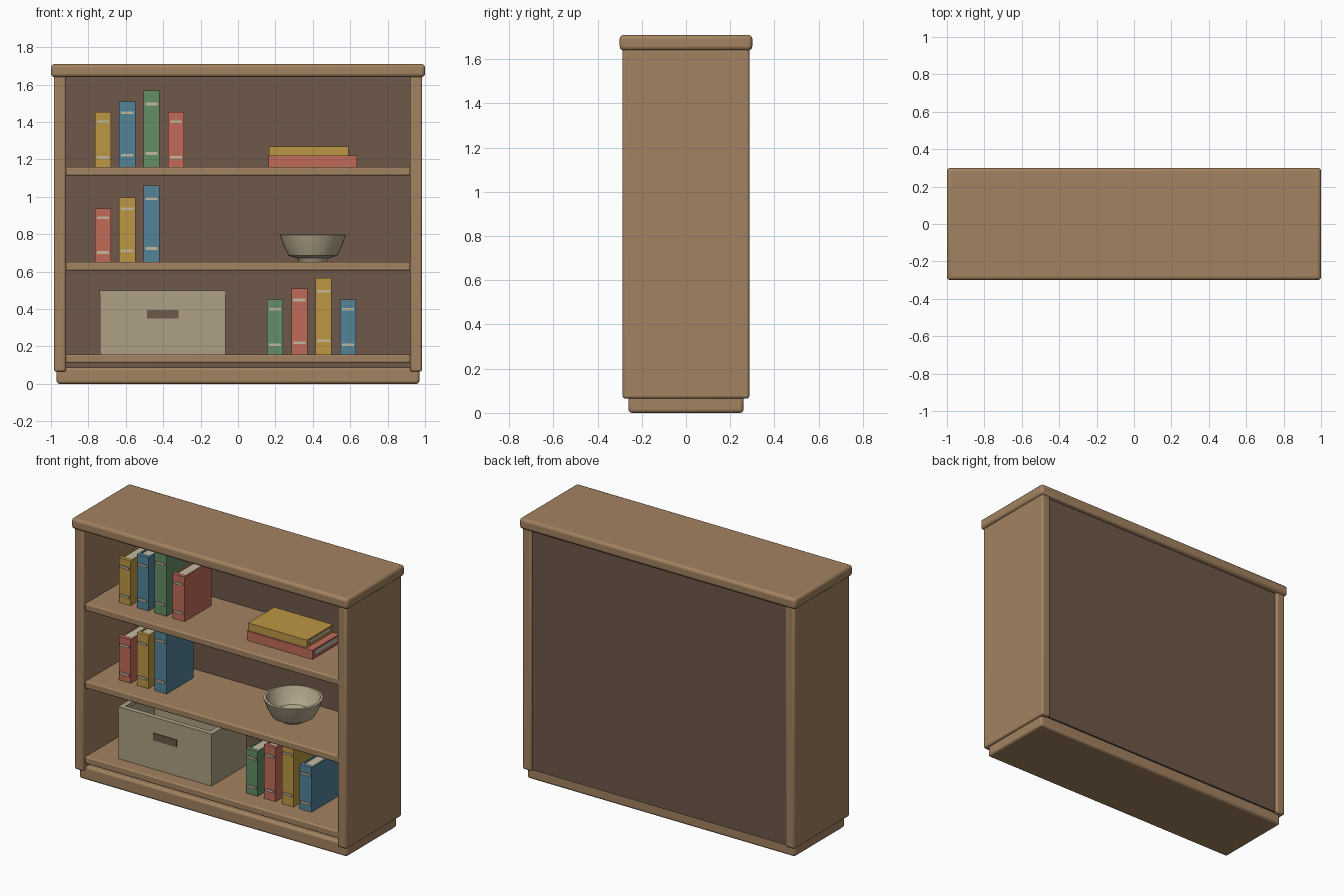
import bpy, bmesh, math
from mathutils import Matrix

if "Cube" in bpy.data.objects:
    bpy.data.objects.remove(bpy.data.objects["Cube"])


def mat(name, r, g, b):
    m = bpy.data.materials.new(name)
    lin = [((c / 255 + 0.055) / 1.055) ** 2.4 for c in (r, g, b)]
    m.diffuse_color = (*lin, 1)
    m.use_nodes = True
    m.node_tree.nodes["Principled BSDF"].inputs["Base Color"].default_value = m.diffuse_color
    return m


WOOD = mat("oak wood", 162, 130, 96)
DARK = mat("dark brown", 110, 88, 74)
YELLOW = mat("mustard", 188, 151, 68)
BLUE = mat("dusty blue", 83, 132, 153)
GREEN = mat("leaf green", 101, 142, 101)
RED = mat("brick red", 192, 107, 89)
LINEN = mat("linen box", 174, 160, 131)
PAPER = mat("paper", 195, 185, 160)
CLAY = mat("pale clay", 184, 171, 143)


def finish(name, bm, material, bevel=0, segs=3):
    bmesh.ops.recalc_face_normals(bm, faces=bm.faces)
    me = bpy.data.meshes.new(name)
    bm.to_mesh(me)
    bm.free()
    me.materials.append(material)
    ob = bpy.data.objects.new(name, me)
    bpy.context.collection.objects.link(ob)
    if bevel:
        b = ob.modifiers.new("bevel", 'BEVEL')
        b.width, b.segments = bevel, segs
        smooth(ob)
    return ob


def smooth(ob):
    bpy.ops.object.select_all(action='DESELECT')
    ob.select_set(True)
    bpy.context.view_layer.objects.active = ob
    bpy.ops.object.shade_smooth_by_angle(angle=math.radians(35))


def add_box(bm, x0, x1, y0, y1, z0, z1):
    m = Matrix.Translation(((x0 + x1) / 2, (y0 + y1) / 2, (z0 + z1) / 2))
    bmesh.ops.create_cube(bm, size=1, matrix=m @ Matrix.Diagonal((x1 - x0, y1 - y0, z1 - z0, 1)))


def box(name, material, dims, bevel=0, segs=3):
    bm = bmesh.new()
    add_box(bm, *dims)
    return finish(name, bm, material, bevel, segs)


# Cabinet carcass
box("top_board", WOOD, (-1, 1, -.30, .30, 1.64, 1.71), .018)
box("plinth", WOOD, (-.97, .97, -.26, .26, 0, .088), .015)
for s, side in ((-1, "left"), (1, "right")):
    xs = sorted((s * .985, s * .92))
    box(side + "_side_panel", WOOD, (*xs, -.287, .287, .065, 1.655), .012)
box("back_panel", DARK, (-.925, .925, .245, .272, .07, 1.65))
SHELVES = {"bottom": .158, "middle": .652, "upper": 1.16}
for name, z in SHELVES.items():
    box(name + "_shelf", WOOD, (-.922, .922, -.27, .25, z - .047, z), .008, 2)


# Books: cover shell (spine and two boards), page block, spine bands
def book(name, material, h, w, d, place, bands=True):
    t = .011
    cover = bmesh.new()
    # U-shaped cover section extruded upward
    pts = [(-w/2, d/2), (-w/2, -d/2), (w/2, -d/2), (w/2, d/2),
           (w/2 - t, d/2), (w/2 - t, -d/2 + .025), (-w/2 + t, -d/2 + .025), (-w/2 + t, d/2)]
    f = cover.faces.new([cover.verts.new((x, y, 0)) for x, y in pts])
    ext = bmesh.ops.extrude_face_region(cover, geom=[f])
    bmesh.ops.translate(cover, vec=(0, 0, h),
                        verts=[v for v in ext["geom"] if isinstance(v, bmesh.types.BMVert)])
    finish(name + "_cover", cover, material).matrix_world = place
    pages = bmesh.new()
    add_box(pages, -w/2 + t, w/2 - t, -d/2 + .024, d/2 - .01, .008, h - .008)
    finish(name + "_pages", pages, PAPER).matrix_world = place
    if bands:
        bm = bmesh.new()
        for k in (.175, .825):
            add_box(bm, -w * .38, w * .38, -d/2 - .008, -d/2 + .002, h * k - .007, h * k + .007)
        finish(name + "_spine_bands", bm, PAPER).matrix_world = place


ROWS = {
    "upper": (-.722, [(YELLOW, .292), (BLUE, .35), (GREEN, .407), (RED, .292)]),
    "middle": (-.722, [(RED, .285), (YELLOW, .345), (BLUE, .408)]),
    "bottom": (.198, [(GREEN, .292), (RED, .352), (YELLOW, .408), (BLUE, .292)]),
}
for row, (x, items) in ROWS.items():
    for i, (m, h) in enumerate(items):
        book(f"{row}_book_{i + 1}", m, h, .086, .28,
             Matrix.Translation((x + i * .13, 0, SHELVES[row])))

# Two books lying flat
lay = Matrix.Rotation(math.pi / 2, 4, 'Y')
book("flat_book_lower", RED, .475, .06, .28, Matrix.Translation((.162, 0, 1.19)) @ lay, False)
book("flat_book_upper", YELLOW, .425, .05, .27, Matrix.Translation((.165, .005, 1.245)) @ lay, False)

# Open storage box: floor, four walls, rim and dark hand slot
bx0, bx1, by, bz, top, t = -.738, -.066, .18, .158, .5, .022
bm = bmesh.new()
add_box(bm, bx0, bx1, -by, by, bz, bz + .02)
add_box(bm, bx0, bx1, -by, -by + t, bz, top - .025)
add_box(bm, bx0, bx1, by - t, by, bz, top - .025)
add_box(bm, bx0, bx0 + t, -by, by, bz, top - .025)
add_box(bm, bx1 - t, bx1, -by, by, bz, top - .025)
finish("storage_box", bm, LINEN)
bm = bmesh.new()
e, r = .003, .03
add_box(bm, bx0 - e, bx1 + e, -by - e, -by + r, top - .025, top)
add_box(bm, bx0 - e, bx1 + e, by - r, by + e, top - .025, top)
add_box(bm, bx0 - e, bx0 + r, -by + r, by - r, top - .025, top)
add_box(bm, bx1 - r, bx1 + e, -by + r, by - r, top - .025, top)
finish("storage_box_rim", bm, LINEN)
box("storage_box_handle", DARK, (-.487, -.317, -by - .006, -by + .002, .348, .395))

# Bowl: lathed profile with foot, flared wall and hollow inside
profile = [(0, .652), (.075, .652), (.085, .672), (.13, .685), (.155, .735), (.177, .797),
           (.162, .799), (.14, .74), (.11, .697), (.06, .685), (0, .682)]
bm = bmesh.new()
vs = [bm.verts.new((r, 0, z)) for r, z in profile]
es = [bm.edges.new(p) for p in zip(vs, vs[1:])]
bmesh.ops.spin(bm, geom=vs + es, cent=(0, 0, 0), axis=(0, 0, 1), angle=2 * math.pi, steps=32)
bmesh.ops.remove_doubles(bm, verts=bm.verts, dist=.0005)
bmesh.ops.translate(bm, vec=(.4, 0, 0), verts=bm.verts)
smooth(finish("bowl", bm, CLAY))
